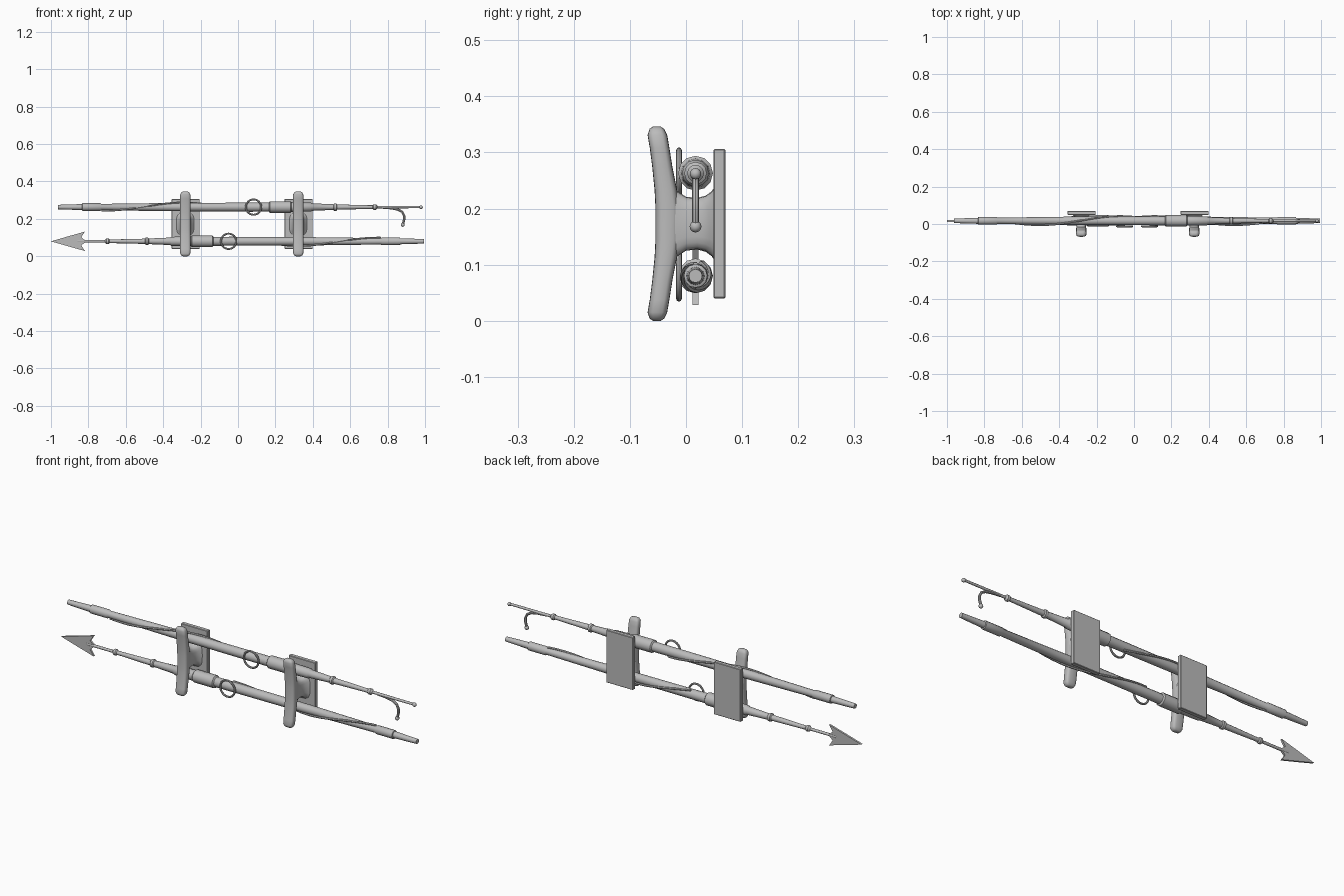
import bpy, bmesh, math
from mathutils import Vector

cube = bpy.data.objects.get("Cube")
if cube:
    bpy.data.objects.remove(cube, do_unlink=True)

grey = bpy.data.materials.new("plain grey")
grey.use_nodes = True
colour = (0.5, 0.5, 0.5, 1)
grey.diffuse_color = colour
grey.node_tree.nodes["Principled BSDF"].inputs["Base Color"].default_value = colour

POLE_Y = 0.017
TOP, LOW = 0.263, 0.08
SHIFT = 0.033          # the lower pole is the upper one turned half round


def finish(name, bm, smooth=True):
    bmesh.ops.recalc_face_normals(bm, faces=bm.faces)
    mesh = bpy.data.meshes.new(name)
    bm.to_mesh(mesh)
    bm.free()
    obj = bpy.data.objects.new(name, mesh)
    bpy.context.collection.objects.link(obj)
    mesh.materials.append(grey)
    if smooth:
        bpy.ops.object.select_all(action="DESELECT")
        obj.select_set(True)
        bpy.context.view_layer.objects.active = obj
        bpy.ops.object.shade_smooth_by_angle(angle=math.radians(40))
    return obj


def loft(name, rings, closed=False):
    """Skin a list of rings of points, capping the ends."""
    bm = bmesh.new()
    rows = [[bm.verts.new(p) for p in ring] for ring in rings]
    n = len(rows[0])
    pairs = list(zip(rows, rows[1:]))
    if closed:
        pairs.append((rows[-1], rows[0]))
    for a, b in pairs:
        for i in range(n):
            j = (i + 1) % n
            bm.faces.new((a[i], a[j], b[j], b[i]))
    if not closed:
        bm.faces.new(rows[0])
        bm.faces.new(rows[-1])
    return finish(name, bm)


def tube(name, points, radius, sides=8, closed=False):
    """Sweep a circle along a path."""
    pts = [Vector(p) for p in points]
    rings = []
    last = len(pts) - 1
    for i, p in enumerate(pts):
        if closed:
            t = pts[(i + 1) % len(pts)] - pts[i - 1]
        else:
            t = pts[min(i + 1, last)] - pts[max(i - 1, 0)]
        t.normalize()
        u = Vector((0, 1, 0))
        u = (u - t * u.dot(t)).normalized()
        v = t.cross(u)
        rings.append([p + radius * (u * math.cos(a) + v * math.sin(a))
                      for a in (math.tau * k / sides for k in range(sides))])
    return loft(name, rings, closed)


def lathe(name, profile, z, turned=False, sides=12):
    """Turn an (x, radius) profile around a lengthwise axis."""
    rings = []
    for x, r in profile:
        x = SHIFT - x if turned else x
        rings.append([(x, POLE_Y + r * math.cos(a), z + r * math.sin(a))
                      for a in (math.tau * k / sides for k in range(sides))])
    return loft(name, rings)


def ball(name, centre, radius):
    bm = bmesh.new()
    bmesh.ops.create_uvsphere(bm, u_segments=12, v_segments=8, radius=radius)
    bmesh.ops.translate(bm, verts=bm.verts, vec=centre)
    return finish(name, bm)


def rounded(hx, h, power=0.6, n=20):
    """Points of a rounded rectangle."""
    out = []
    for k in range(n):
        c, s = math.cos(math.tau * k / n), math.sin(math.tau * k / n)
        out.append((math.copysign(abs(c) ** power, c) * hx,
                    math.copysign(abs(s) ** power, s) * h))
    return out


# Poles with collars, shared by both tools
shaft = [(-0.962, 0.012), (-0.834, 0.016), (-0.832, 0.021), (-0.737, 0.021),
         (-0.73, 0.017), (-0.36, 0.022), (0.165, 0.024), (0.17, 0.031),
         (0.28, 0.031), (0.285, 0.026), (0.39, 0.024), (0.395, 0.02),
         (0.51, 0.015), (0.514, 0.02), (0.526, 0.02), (0.53, 0.014),
         (0.70, 0.01), (0.72, 0.01), (0.725, 0.015), (0.737, 0.015), (0.745, 0.007)]
lathe("hook_pole", shaft + [(0.98, 0.006)], TOP)
lathe("spear_pole", shaft + [(0.89, 0.007)], LOW, turned=True)

# Boat hook: tip ball and side hook
ball("hook_pole_tip", (0.978, POLE_Y, 0.262), 0.01)
tube("side_hook", [(x, POLE_Y, z) for x, z in
     ((0.77, 0.261), (0.82, 0.257), (0.855, 0.25), (0.878, 0.237),
      (0.888, 0.217), (0.888, 0.195), (0.881, 0.17))], 0.0065)
ball("side_hook_tip", (0.881, POLE_Y, 0.168), 0.0105)

# Barbed spear head, a flat outline pushed out in depth
bm = bmesh.new()
half = [(-1.0, 0), (-0.91, 0.026), (-0.818, 0.052), (-0.838, 0.022), (-0.82, 0.007)]
outline = half + [(x, -z) for x, z in reversed(half[1:])]
face = bm.faces.new([bm.verts.new((x, POLE_Y - 0.005, LOW + z)) for x, z in outline])
res = bmesh.ops.extrude_face_region(bm, geom=[face])
bmesh.ops.translate(bm, vec=(0, 0.01, 0),
                    verts=[v for v in res["geom"] if isinstance(v, bmesh.types.BMVert)])
finish("spear_head", bm, smooth=False)

# Rings and the cords winding from them along each pole
for name, z0, turn in (("hook_pole", TOP, 1), ("spear_pole", LOW, -1)):
    def place(x):
        return x if turn > 0 else SHIFT - x
    cx = place(0.083)
    tube(name + "_ring",
         [(cx + 0.041 * math.cos(a), -0.0125, z0 + 0.041 * math.sin(a))
          for a in (math.tau * k / 32 for k in range(32))], 0.005, 8, True)
    cord = []
    for k in range(41):
        t = k / 40
        x = -0.73 + 0.81 * t
        a = -math.pi / 2 + math.tau * t * 0.93
        r = 0.02 + 0.005 * min(1, t * 2)
        cord.append((place(x), POLE_Y - r * math.cos(a), z0 + turn * r * math.sin(a)))
    tube(name + "_cord", cord, 0.005, 6)

# Wall brackets: plate, flared stem and curved horn
MID = 0.173
horn_half = [(0.173, -0.052, 0.007, 0.012), (0.169, -0.052, 0.013, 0.021),
             (0.158, -0.051, 0.0175, 0.027), (0.135, -0.047, 0.0175, 0.028),
             (0.10, -0.042, 0.018, 0.028), (0.06, -0.036, 0.02, 0.028),
             (0.03, -0.033, 0.0215, 0.028)]
horn = [(-d, y, hy, hx) for d, y, hy, hx in horn_half] + list(reversed(horn_half))
stem = [(-0.035, 0.026, 0.075), (-0.015, 0.026, 0.058), (0.0, 0.026, 0.048),
        (0.02, 0.028, 0.046), (0.035, 0.034, 0.05), (0.046, 0.044, 0.058),
        (0.051, 0.05, 0.066)]
for side, bx in (("right", -0.282), ("left", 0.322)):
    bm = bmesh.new()
    bmesh.ops.create_cube(bm, size=1)
    bmesh.ops.scale(bm, verts=bm.verts, vec=(0.15, 0.021, 0.266))
    bmesh.ops.translate(bm, verts=bm.verts, vec=(bx + 0.002, 0.0595, MID))
    bmesh.ops.bevel(bm, geom=bm.edges[:], offset=0.002, segments=1, affect="EDGES")
    finish(side + "_bracket_plate", bm, smooth=False)
    loft(side + "_bracket_stem", [[(bx + px, y, MID + pz) for px, pz in rounded(hx, hz)]
                                  for y, hx, hz in stem])
    loft(side + "_bracket_horn", [[(bx + px, y + py, MID + d) for px, py in rounded(hx, hy)]
                                  for d, y, hy, hx in horn])
